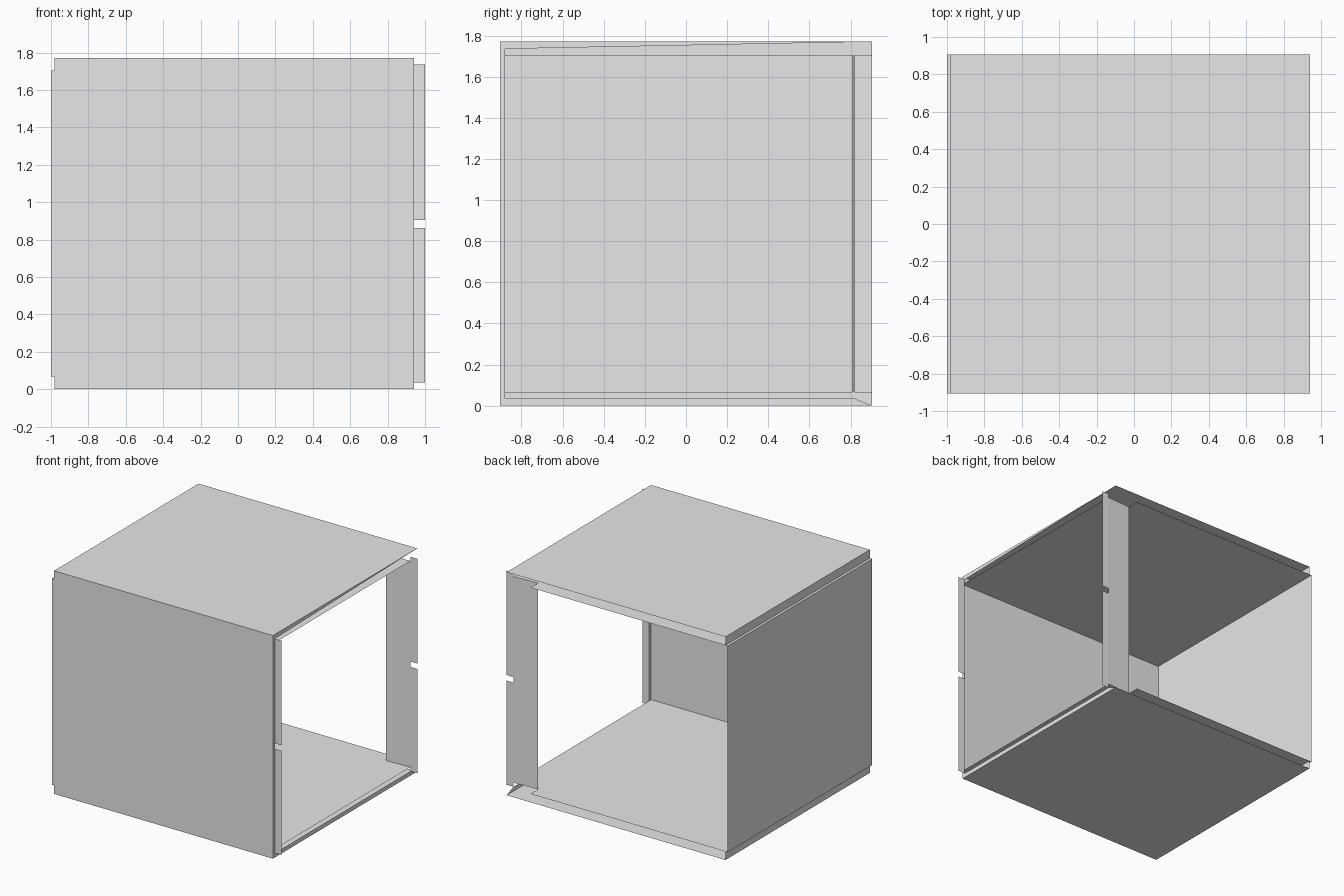
import bpy
import bmesh

cube = bpy.data.objects.get("Cube")
if cube:
    bpy.data.objects.remove(cube)

grey = bpy.data.materials.new("plain grey")
grey.use_nodes = True
grey.diffuse_color = (0.8, 0.8, 0.8, 1)
grey.node_tree.nodes["Principled BSDF"].inputs["Base Color"].default_value = (0.8, 0.8, 0.8, 1)

# Main dimensions: outer lids, inner shell and the open right-hand edge
height = 1.77
half_depth = 0.905
wall_x, lid_x, open_x, flange_x = -1.0, -0.98, 0.94, 1.0
front, back = -half_depth, half_depth
lip = 0.067            # gap between a lid and the inner shell
small_lip = 0.035      # lip on the open side
front_flange_y = -0.88
post_x, post_y, post_inner_y = 0.73, 0.82, 0.81
notch_low, notch_high = 0.862, 0.905


def sheet(name, *polygons):
    """Build one thin part from flat polygons that share their corners."""
    bm = bmesh.new()
    for polygon in polygons:
        bm.faces.new([bm.verts.new(p) for p in polygon])
    bmesh.ops.remove_doubles(bm, verts=bm.verts, dist=0.0001)
    mesh = bpy.data.meshes.new(name)
    bm.to_mesh(mesh)
    bm.free()
    mesh.materials.append(grey)
    obj = bpy.data.objects.new(name, mesh)
    bpy.context.collection.objects.link(obj)
    return obj


def level(z, outline):
    return [(x, y, z) for x, y in outline]


def upright(start, end, low, high):
    """Vertical rectangle standing on the plan line from start to end."""
    return [(*start, low), (*end, low), (*end, high), (*start, high)]


# Inner shell: front wall, side wall and the folded return on the open side
low, high = lip, height - lip
sheet("shell_walls",
      upright((wall_x, front), (open_x, front), low, high),
      upright((wall_x, back), (wall_x, front), low, high),
      upright((open_x, front), (open_x, front_flange_y), low, high))

# Inner floor and ceiling, notched at the corner post
plan = [(wall_x, front), (open_x, front), (open_x, post_y),
        (post_x, post_inner_y), (post_x, back), (wall_x, back)]
sheet("inner_floor", level(low, plan))
sheet("inner_ceiling", level(high, plan))

# Corner post beside the open back
sheet("corner_post", upright((open_x, post_y), (post_x, post_inner_y), low, high))

# Split flanges projecting from the open side
for name, y in (("front_flange", front_flange_y), ("back_flange", post_y)):
    sheet(name,
          upright((open_x, y), (flange_x, y), small_lip, notch_low),
          upright((open_x, y), (flange_x, y), notch_high, height - small_lip))

# Outer lids with full lips on the front and closed side
lid_plan = [(lid_x, front), (open_x, front), (open_x, back), (lid_x, back)]
for name, z, a, b in (("bottom_lid", 0, 0, low), ("top_lid", height, high, height)):
    inner = abs(z - small_lip)
    side = [(open_x, front, z), (open_x, back, z)]
    if z == 0:
        # The lower lip is mitred behind the post; the upper one tapers all along
        side.append((open_x, post_y, inner))
    side += [(open_x, front_flange_y, inner), (open_x, front_flange_y, abs(z - lip)),
             (open_x, front, abs(z - lip))]
    outline = level(z, lid_plan)
    if z == 0:
        outline.reverse()
    else:
        side.reverse()
    sheet(name, outline,
          upright((lid_x, front), (open_x, front), a, b),
          upright((lid_x, back), (lid_x, front), a, b),
          side)
